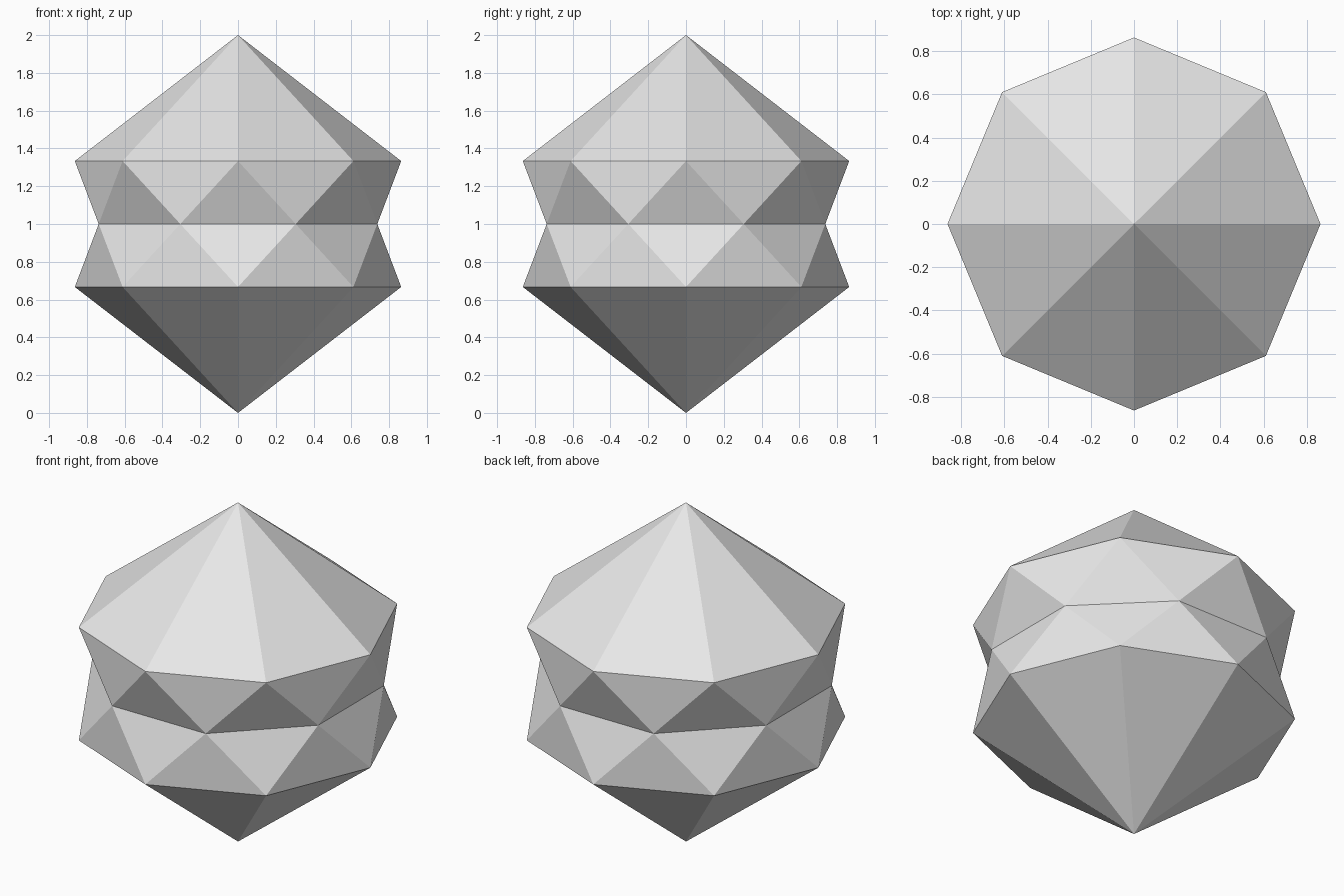
import bpy
import bmesh
from math import cos, sin, pi

if "Cube" in bpy.data.objects:
    bpy.data.objects.remove(bpy.data.objects["Cube"], do_unlink=True)

SIDES = 8
RIM = 0.864                      # octagon corner radius
WAIST = RIM * cos(pi / SIDES)    # waist corners sit on the rim edge midpoints


def make_material(name, colour):
    mat = bpy.data.materials.new(name)
    mat.use_nodes = True
    mat.diffuse_color = colour
    mat.node_tree.nodes["Principled BSDF"].inputs["Base Color"].default_value = colour
    return mat


def ring(bm, radius, z, turn):
    """One octagonal ring, turned by a fraction of a side."""
    angles = [2 * pi * (i + turn) / SIDES for i in range(SIDES)]
    return [bm.verts.new((radius * cos(a), radius * sin(a), z)) for a in angles]


bm = bmesh.new()
waist = ring(bm, WAIST, 1, 0.5)

# Upper and lower halves: a pyramid cap, then a zigzag band into the waist
for rim_z, tip_z in ((4 / 3, 2), (2 / 3, 0)):
    rim = ring(bm, RIM, rim_z, 0)
    tip = bm.verts.new((0, 0, tip_z))
    for i in range(SIDES):
        j = (i + 1) % SIDES
        bm.faces.new((rim[i], rim[j], tip))
        bm.faces.new((rim[i], rim[j], waist[i]))
        bm.faces.new((waist[i], waist[j], rim[j]))

bmesh.ops.recalc_face_normals(bm, faces=bm.faces)
mesh = bpy.data.meshes.new("faceted_gem")
bm.to_mesh(mesh)
bm.free()

mesh.materials.append(make_material("light grey", (0.8, 0.8, 0.8, 1)))
gem = bpy.data.objects.new("faceted_gem", mesh)
bpy.context.collection.objects.link(gem)
